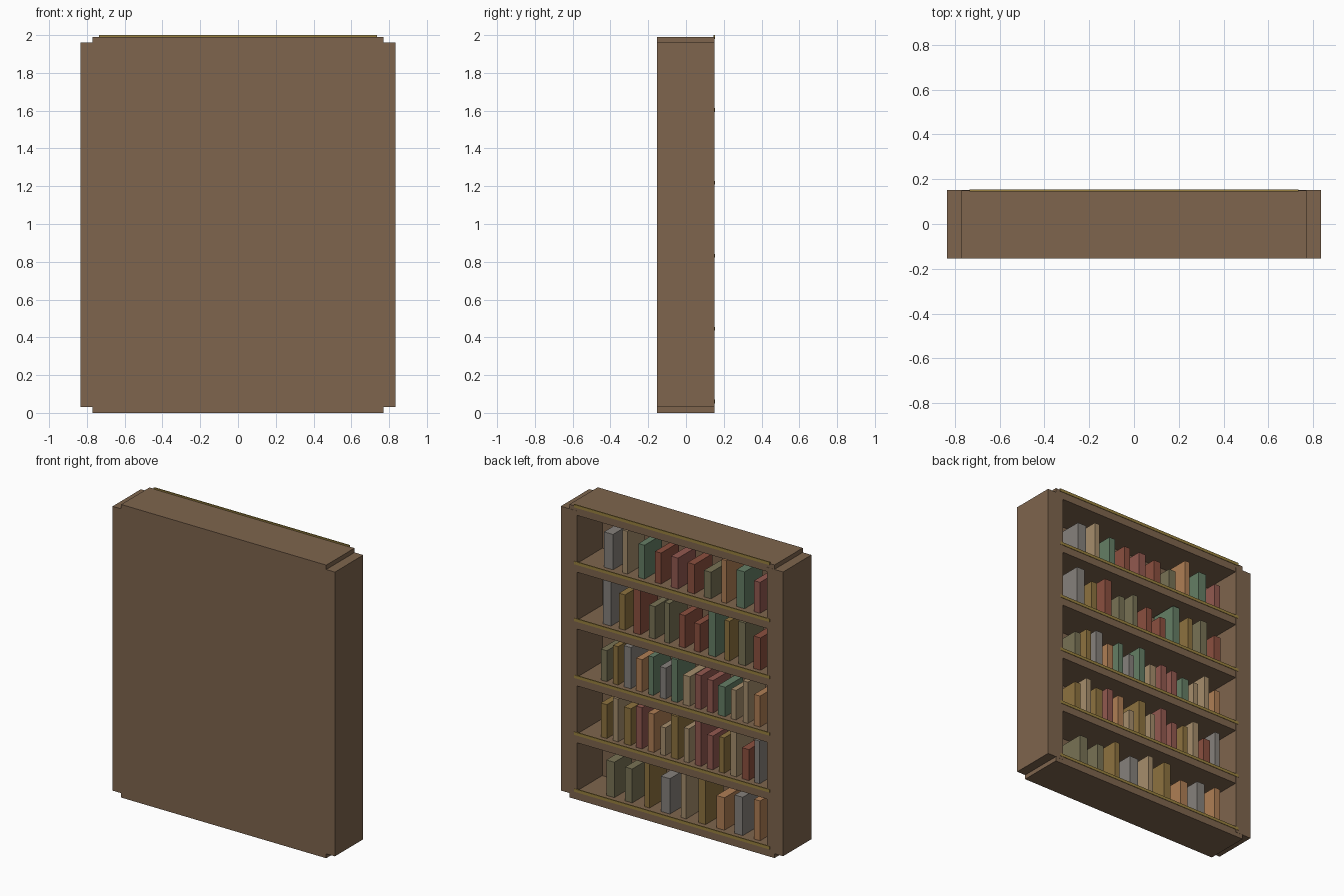
import bpy

if "Cube" in bpy.data.objects:
    bpy.data.objects.remove(bpy.data.objects["Cube"])


def material(name, rgb):
    m = bpy.data.materials.new(name)
    m.diffuse_color = (*rgb, 1)
    m.use_nodes = True
    m.node_tree.nodes["Principled BSDF"].inputs["Base Color"].default_value = m.diffuse_color
    return m


def box(name, x, y, z, mat):
    """Box from (min, max) ranges on each axis."""
    bpy.ops.mesh.primitive_cube_add(size=1, location=[sum(r) / 2 for r in (x, y, z)])
    ob = bpy.context.object
    ob.name = name
    ob.scale = [r[1] - r[0] for r in (x, y, z)]
    bpy.ops.object.transform_apply(location=False, rotation=False, scale=True)
    ob.data.materials.append(mat)
    return ob


wood = material("wood", (0.21, 0.13, 0.075))
gold = material("gold_trim", (0.32, 0.22, 0.05))
covers = {
    "G": material("grey_cover", (0.24, 0.22, 0.20)),
    "T": material("tan_cover", (0.38, 0.27, 0.15)),
    "E": material("green_cover", (0.13, 0.21, 0.13)),
    "R": material("red_cover", (0.26, 0.08, 0.05)),
    "P": material("rose_cover", (0.29, 0.10, 0.08)),
    "O": material("olive_cover", (0.19, 0.17, 0.09)),
    "N": material("orange_cover", (0.43, 0.21, 0.09)),
    "Y": material("gold_cover", (0.27, 0.17, 0.05)),
}

PITCH, BOARD = 0.386, 0.06

# Case: side panels, back panel, six boards with a gold lip at the open edge
for side, x in (("left", (-0.835, -0.713)), ("right", (0.713, 0.835))):
    box(f"{side}_side", x, (-0.153, 0.151), (0.03, 1.96), wood)
box("back_panel", (-0.77, 0.77), (-0.153, -0.12), (0.03, 1.96), wood)
for i in range(6):
    z = i * PITCH
    box(f"shelf_{i}", (-0.77, 0.77), (-0.153, 0.15), (z, z + BOARD), wood)
    box(f"shelf_trim_{i}", (-0.735, 0.735), (0.145, 0.153),
        (z + BOARD - 0.01, z + BOARD + 0.01), gold)

# Books, bottom row first, listed from +x to -x:
# cover colours, thickness codes, heights in hundredths
rows = [
    ("OOYGTYNGN", "875957886", (24, 23, 30, 24, 30, 30, 22, 26, 27)),
    ("YTYPNTYTPPYTRG", "65766575665675", (23, 29, 25, 28, 26, 19, 29, 23, 30, 23, 24, 30, 21, 29)),
    ("OYGNEGETPPETTN", "65765667667556", (21, 26, 28, 22, 26, 21, 29, 20, 23, 22, 20, 20, 28, 21)),
    ("GYROORREYOR", "86765667577", (30, 24, 30, 22, 27, 22, 19, 31, 27, 29, 22)),
    ("GTERPRONEP", "9566777586", (24, 29, 23, 21, 21, 20, 18, 29, 25, 21)),
]
for r, (colours, widths, heights) in enumerate(rows):
    n = len(heights)
    floor = r * PITCH + BOARD
    for k in range(n):
        x = -0.604 + (n - 1 - k) * 1.24 / n
        half = int(widths[k]) / 266
        box(f"book_{r}_{k}", (x - half, x + half), (-0.09, 0.10),
            (floor, floor + heights[k] / 100), covers[colours[k]])
